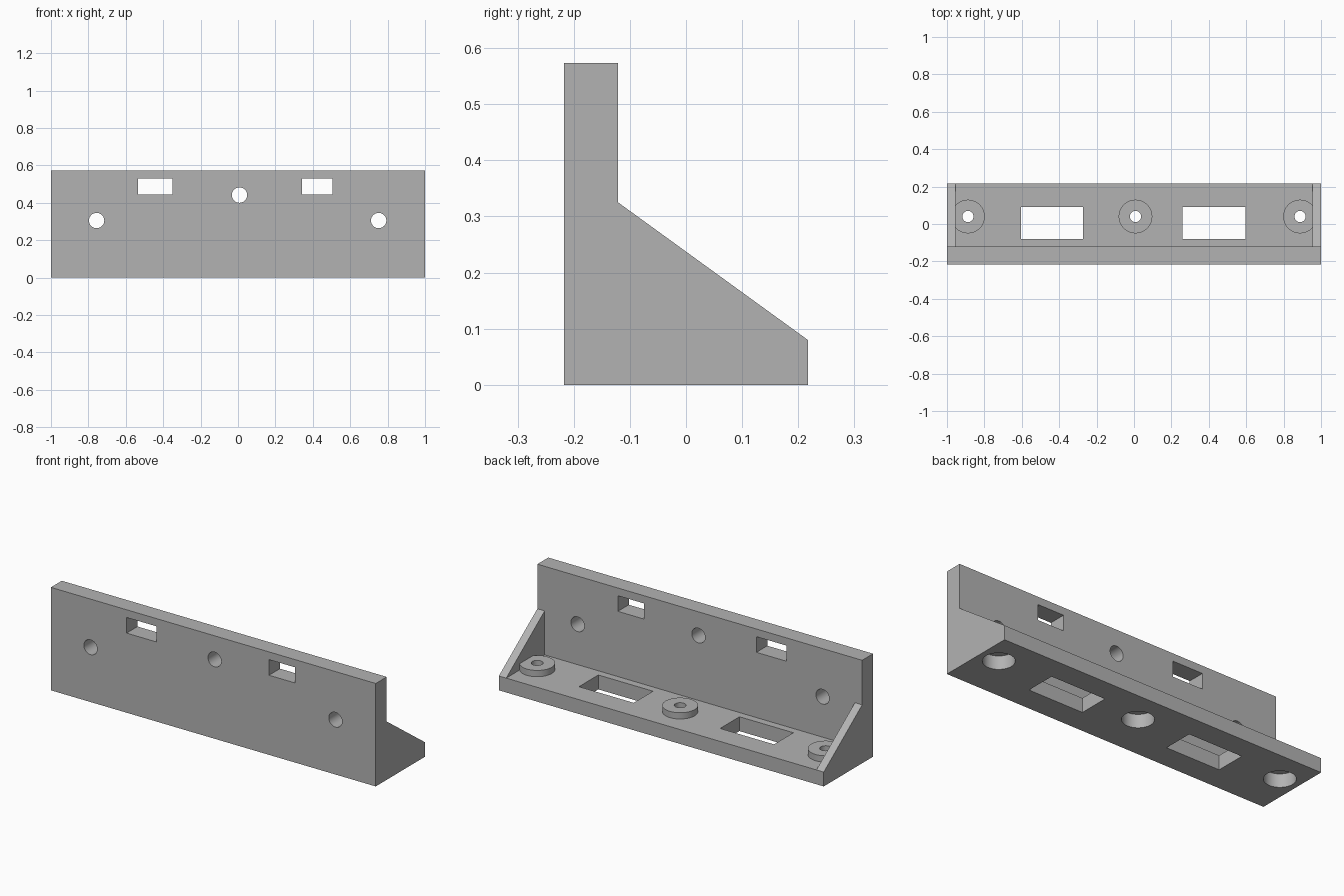
import bpy
import bmesh
import math
from mathutils import Matrix

cube = bpy.data.objects.get("Cube")
if cube:
    bpy.data.objects.remove(cube, do_unlink=True)

grey = bpy.data.materials.new("mid grey")
grey.use_nodes = True
colour = (0.45, 0.45, 0.45, 1)
grey.diffuse_color = colour
grey.node_tree.nodes["Principled BSDF"].inputs["Base Color"].default_value = colour


def make_object(name, bm):
    bmesh.ops.recalc_face_normals(bm, faces=bm.faces)
    mesh = bpy.data.meshes.new(name)
    bm.to_mesh(mesh)
    bm.free()
    mesh.materials.append(grey)
    obj = bpy.data.objects.new(name, mesh)
    bpy.context.collection.objects.link(obj)
    return obj


def box(name, x, y, z):
    """Box from (min, max) ranges."""
    bm = bmesh.new()
    bmesh.ops.create_cube(bm, size=1)
    for v in bm.verts:
        v.co = [(r[0] + r[1]) / 2 + c * (r[1] - r[0]) for r, c in zip((x, y, z), v.co)]
    return make_object(name, bm)


def cylinder(name, centre, radius, depth, along_y=False):
    bm = bmesh.new()
    turn = Matrix.Rotation(math.pi / 2 if along_y else 0, 4, "X")
    bmesh.ops.create_cone(bm, cap_ends=True, segments=48, radius1=radius, radius2=radius,
                          depth=depth, matrix=Matrix.Translation(centre) @ turn)
    return make_object(name, bm)


def combine(target, tool, operation):
    """Apply a boolean and discard the tool."""
    tool.hide_render = True
    mod = target.modifiers.new(tool.name, "BOOLEAN")
    mod.operation = operation
    mod.solver = "EXACT"
    mod.object = tool
    bpy.context.view_layer.objects.active = target
    bpy.ops.object.modifier_apply(modifier=mod.name)
    bpy.data.objects.remove(tool, do_unlink=True)


BACK, FRONT, PLATE_BACK = 0.217, -0.217, -0.121
SHELF, TOP = 0.08, 0.573

# Bracket body: side profile extruded along its length
profile = [(FRONT, 0), (BACK, 0), (BACK, SHELF), (PLATE_BACK, 0.325),
           (PLATE_BACK, TOP), (FRONT, TOP)]
bm = bmesh.new()
face = bm.faces.new([bm.verts.new((-1, y, z)) for y, z in profile])
side = bmesh.ops.extrude_face_region(bm, geom=[face])
bmesh.ops.translate(bm, vec=(2, 0, 0),
                    verts=[g for g in side["geom"] if isinstance(g, bmesh.types.BMVert)])
bracket = make_object("bracket", bm)

# Hollow between the two end gussets
combine(bracket, box("gusset_gap", (-0.955, 0.955), (PLATE_BACK, 0.5), (SHELF, 1)), "DIFFERENCE")

# Raised bosses on the shelf, with recesses below and screw holes
boss_x = (-0.888, 0.008, 0.888)
for x in boss_x:
    combine(bracket, cylinder("boss", (x, 0.04, 0.08), 0.09, 0.07), "UNION")
for x in boss_x:
    combine(bracket, cylinder("recess", (x, 0.04, 0), 0.08, 0.15), "DIFFERENCE")
    combine(bracket, cylinder("screw_hole", (x, 0.04, 0.1), 0.03, 0.16), "DIFFERENCE")

# Rectangular slots through the shelf
for span in ((-0.605, -0.273), (0.259, 0.596)):
    combine(bracket, box("shelf_slot", span, (-0.08, 0.09), (-0.1, 0.2)), "DIFFERENCE")

# Windows and round holes through the upright plate
for span in ((-0.534, -0.349), (0.343, 0.504)):
    combine(bracket, box("plate_window", span, (-0.4, 0), (0.443, 0.53)), "DIFFERENCE")
for x, z in ((-0.756, 0.305), (0.008, 0.441), (0.752, 0.305)):
    combine(bracket, cylinder("plate_hole", (x, -0.17, z), 0.041, 0.3, True), "DIFFERENCE")

# Smooth round walls, sharp edges
bpy.ops.object.select_all(action="DESELECT")
bracket.select_set(True)
bpy.context.view_layer.objects.active = bracket
bpy.ops.object.shade_smooth_by_angle(angle=math.radians(30))
